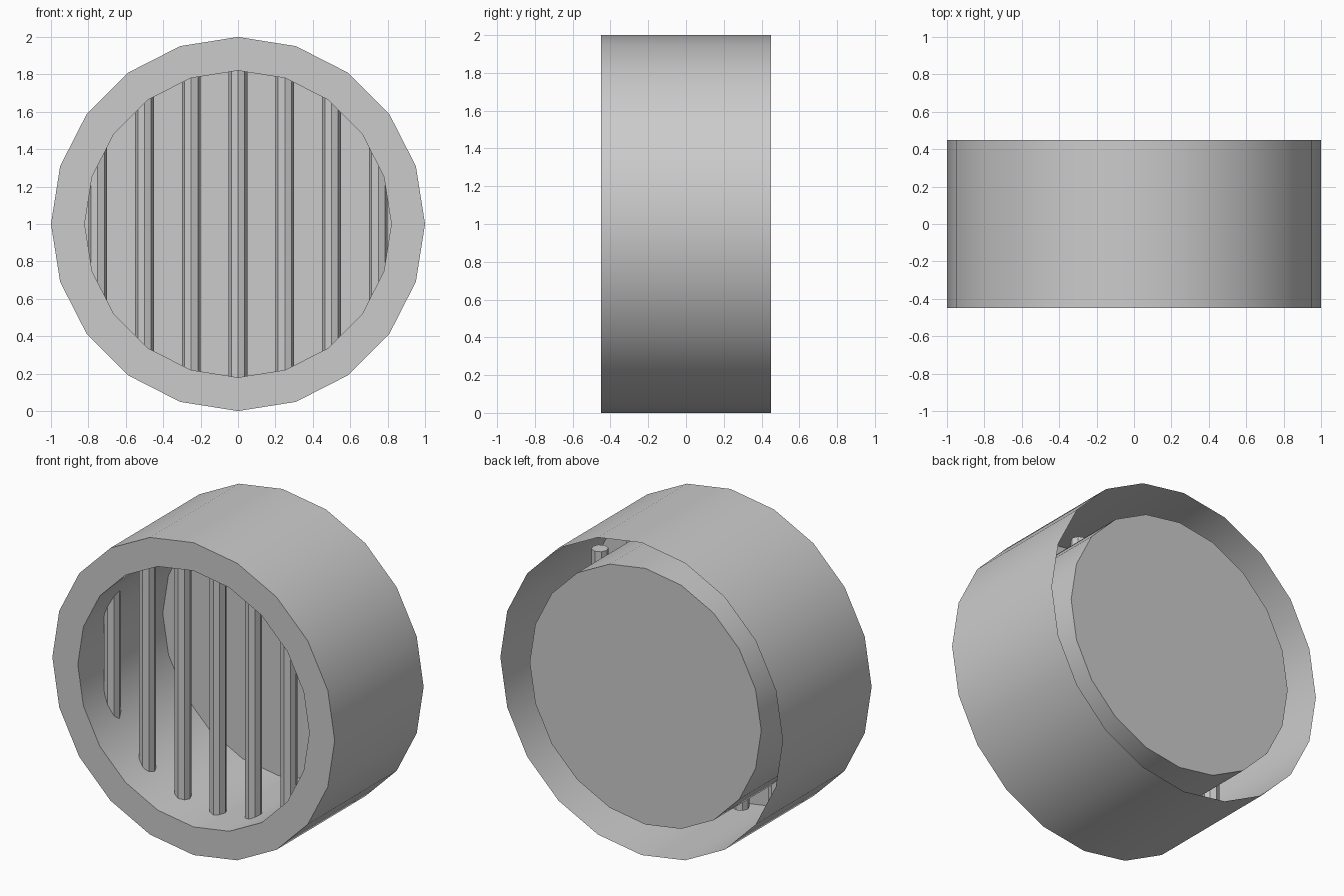
import bpy, bmesh, math

if "Cube" in bpy.data.objects:
    bpy.data.objects.remove(bpy.data.objects["Cube"])

SIDES = 20


def finish(bm, name):
    bmesh.ops.recalc_face_normals(bm, faces=bm.faces)
    me = bpy.data.meshes.new(name)
    bm.to_mesh(me)
    bm.free()
    ob = bpy.data.objects.new(name, me)
    bpy.context.collection.objects.link(ob)
    bpy.ops.object.select_all(action='DESELECT')
    ob.select_set(True)
    bpy.context.view_layer.objects.active = ob
    bpy.ops.object.shade_smooth_by_angle(angle=math.radians(30))
    return ob


# Housing: outer shell, front rim, recessed inner drum and back plate in one folded skin
bm = bmesh.new()
profile = [(1.0, 0.45), (1.0, -0.45), (0.82, -0.45), (0.82, 0.41)]
rings = []
for r, y in profile:
    rings.append([bm.verts.new((r * math.cos(a), y, 1 + r * math.sin(a)))
                  for a in (2 * math.pi * i / SIDES for i in range(SIDES))])
for a, b in zip(rings, rings[1:]):
    for i in range(SIDES):
        j = (i + 1) % SIDES
        bm.faces.new((a[i], a[j], b[j], b[i]))
bm.faces.new(rings[-1])
finish(bm, "housing")

# Vertical grille bars, ending in the gap between drum and shell
for k in range(-3, 4):
    x = 0.25 * k
    half = math.sqrt(0.91 ** 2 - x * x)
    bm = bmesh.new()
    bmesh.ops.create_cone(bm, cap_ends=True, segments=8, radius1=0.05,
                          radius2=0.05, depth=2 * half)
    bmesh.ops.translate(bm, verts=bm.verts, vec=(x, -0.2, 1))
    finish(bm, f"grille_bar_{k + 4}")
